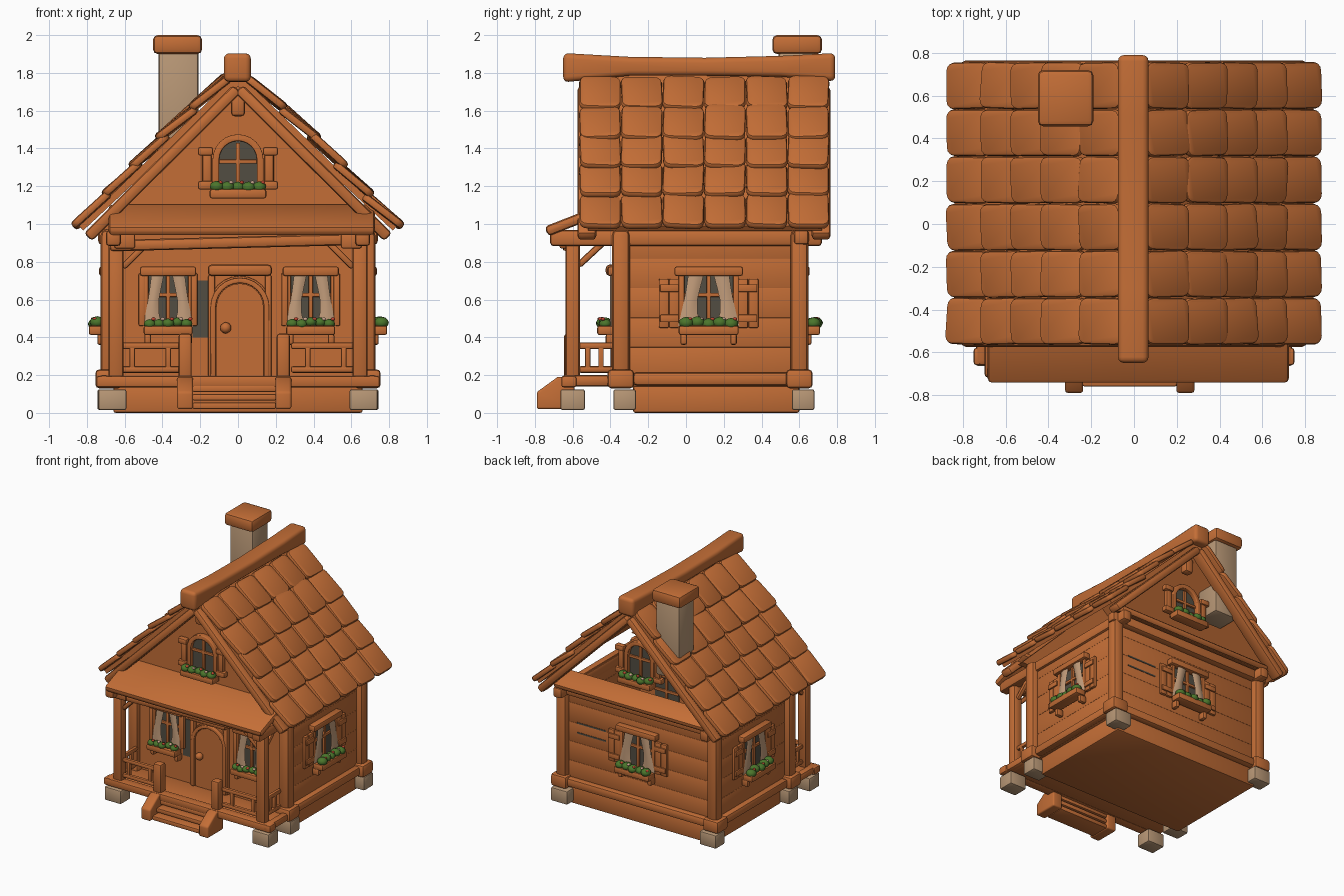
import bpy, bmesh, math, random
from math import pi, sin, cos
from mathutils import Matrix, Vector, Euler

random.seed(4)
old = bpy.data.objects.get("Cube")
if old:
    bpy.data.objects.remove(old)


def material(name, rgb):
    m = bpy.data.materials.new(name)
    m.use_nodes = True
    m.diffuse_color = (*rgb, 1)
    m.node_tree.nodes["Principled BSDF"].inputs["Base Color"].default_value = (*rgb, 1)
    return m


WOOD = material("warm wood", (0.55, 0.155, 0.037))
STONE = material("tan stone", (0.48, 0.31, 0.18))
CLOTH = material("curtain cloth", (0.55, 0.34, 0.2))
GLASS = material("dark glass", (0.085, 0.075, 0.055))
LEAF = material("leaf green", (0.07, 0.18, 0.025))
RED = material("red petals", (0.5, 0.06, 0.03))
PALE = material("pale petals", (0.6, 0.38, 0.28))

frame = Matrix()   # placement used by every helper
parts = []


def place(x=0, y=0, turn=0):
    global frame
    frame = Matrix.Translation((x, y, 0)) @ Matrix.Rotation(math.radians(turn), 4, 'Z')


def finish(name, bm, mat, m=Matrix()):
    bmesh.ops.recalc_face_normals(bm, faces=bm.faces)
    bm.transform(frame @ m)
    me = bpy.data.meshes.new(name)
    bm.to_mesh(me)
    bm.free()
    me.materials.append(mat)
    ob = bpy.data.objects.new(name, me)
    bpy.context.scene.collection.objects.link(ob)
    parts.append(ob)


def box(name, c, size, mat=WOOD, bevel=0.012, rot=None, corner=0):
    bm = bmesh.new()
    bmesh.ops.create_cube(bm, size=1)
    bm.transform(Matrix.Diagonal((*size, 1)))
    if corner:   # round the outline first
        up = [e for e in bm.edges if abs(e.verts[0].co.z - e.verts[1].co.z) > 1e-4]
        bmesh.ops.bevel(bm, geom=up, offset=corner, segments=3, profile=0.5, affect='EDGES')
    if bevel:
        edges = [e for e in bm.edges if e.calc_face_angle(0) > 0.7]
        bmesh.ops.bevel(bm, geom=edges, offset=min(bevel, 0.4 * min(size)),
                        segments=2, profile=0.5, affect='EDGES')
    m = Matrix.Translation(c)
    if rot is not None:
        m = m @ rot.to_matrix().to_4x4()
    finish(name, bm, mat, m)


def span(name, x, y, z, mat=WOOD, bevel=0.012):
    """Box from (low, high) pairs."""
    box(name, [sum(p) / 2 for p in (x, y, z)], [p[1] - p[0] for p in (x, y, z)], mat, bevel)


def beam(name, a, b, w, h, mat=WOOD, bevel=0.02):
    a, b = Vector(a), Vector(b)
    d = b - a
    box(name, (a + b) / 2, (w, h, d.length), mat, bevel, d.to_track_quat('Z', 'Y'))


def prism(name, pts, y0, y1, mat=WOOD, bevel=0):
    bm = bmesh.new()
    face = bm.faces.new([bm.verts.new((x, y0, z)) for x, z in pts])
    out = bmesh.ops.extrude_face_region(bm, geom=[face])["geom"]
    bmesh.ops.translate(bm, verts=[v for v in out if isinstance(v, bmesh.types.BMVert)], vec=(0, y1 - y0, 0))
    if bevel:
        edges = [e for e in bm.edges if e.calc_face_angle(0) > 0.7]
        bmesh.ops.bevel(bm, geom=edges, offset=bevel, segments=3, profile=0.5, affect='EDGES')
    finish(name, bm, mat)


def arch(r, base, spring, n=12):
    return [(r, base)] + [(r * cos(pi * i / n), spring + r * sin(pi * i / n)) for i in range(n + 1)] + [(-r, base)]


def ball(name, c, r, mat, squash=0.8):
    bm = bmesh.new()
    bmesh.ops.create_icosphere(bm, subdivisions=2, radius=r)
    bm.transform(Matrix.Diagonal((1, 1, squash, 1)))
    finish(name, bm, mat, Matrix.Translation(c))


def flower_box(w, z):
    box("flower_box", (0, -0.065, z), (2 * w, 0.09, 0.05))
    for i in range(5):
        x = (i / 4 - 0.5) * 1.5 * w
        y = -0.075 + random.uniform(-.012, .012)
        ball("leaves", (x, y, z + 0.04 + random.uniform(-.008, .005)), w * 0.25, LEAF)
        ball("petals", (x + 0.02, y - 0.012, z + 0.06), 0.012, (RED, PALE)[i % 2])


def cross_bars(w, z0, z1, y=-0.012):
    box("window_upright", (0, y, (z0 + z1) / 2), (0.022, 0.02, z1 - z0), bevel=0.004)
    box("window_crossbar", (0, y, (z0 + z1) / 2 + 0.03), (2 * w, 0.018, 0.022), bevel=0.004)


def curtain(s, w):
    """Softly bowed cloth hanging beside the glass."""
    rows = [(0.73, 0.2, 0.82), (0.66, 0.34, 0.9), (0.6, 0.45, 0.98), (0.53, 0.45, 1.1), (0.46, 0.3, 1.23)]
    bm = bmesh.new()
    n = 6
    grid = [[bm.verts.new((s * w * (a + (b - a) * j / n), -0.032 - 0.01 * sin(pi * j / n), z))
             for j in range(n + 1)] for z, a, b in rows]
    for top, low in zip(grid, grid[1:]):
        for j in range(n):
            bm.faces.new((top[j], top[j + 1], low[j + 1], low[j]))
    finish("curtain", bm, CLOTH)


def house_window(w, shutters):
    for y, bar in ((0, -0.012), (0.052, 0.06)):   # outer and inner face of the wall
        box("window_glass", (0, y, 0.59), (2 * w, 0.008, 0.27), GLASS, 0)
        cross_bars(w, 0.46, 0.73, bar)
    box("window_header", (0, -0.025, 0.75), (2.75 * w, 0.06, 0.05))
    flower_box(1.2 * w, 0.437)
    for s in (-1, 1):
        box("window_jamb", (s * (w + 0.012), -0.012, 0.6), (0.03, 0.035, 0.28), bevel=0.006)
        box("box_bracket", (s * w, -0.035, 0.39), (0.035, 0.06, 0.06))
        curtain(s, w)
        if shutters:
            for k in range(2):
                box("shutter_board", (s * (w + 0.05 + 0.055 * k), -0.014, 0.58), (0.054, 0.025, 0.26), bevel=0.008)
            for z in (0.5, 0.66):
                box("shutter_batten", (s * (w + 0.075), -0.03, z), (0.1, 0.016, 0.04), bevel=0.005)
        else:
            box("side_post", (s * (w + 0.03), -0.02, 0.6), (0.035, 0.03, 0.28), bevel=0.008)


def attic_window():
    prism("attic_glass", arch(0.105, 1.17, 1.34), -0.006, 0.002, GLASS)
    prism("attic_arch", arch(0.135, 1.17, 1.34) + arch(0.1, 1.17, 1.34)[::-1], -0.04, 0.01, WOOD, 0.006)
    cross_bars(0.1, 1.17, 1.43)
    flower_box(0.15, 1.16)
    for s in (-1, 1):
        box("attic_side_post", (s * 0.165, -0.02, 1.29), (0.05, 0.035, 0.19))
        for z in (1.205, 1.385):
            box("attic_side_cap", (s * 0.172, -0.025, z), (0.08, 0.05, 0.045))
    beam("king_post", (0, -0.04, 1.57), (0, -0.04, 1.69), 0.075, 0.07)


# Base, front wall and walls of stacked planks
span("foundation", (-.66, .66), (-.28, .6), (0, .15))
span("house_floor", (-.68, .68), (-.36, .6), (.14, .19))
span("front_wall", (-.65, .65), (-.36, -.31), (.18, .975), bevel=0)
for i in range(5):
    z = (0.19 + 0.157 * i, 0.19 + 0.157 * (i + 1))
    span("back_plank", (-.65, .65), (.55, .6), z, bevel=0.002)
    for s in (-1, 1):
        box("side_plank", (s * .655, .12, sum(z) / 2), (.05, .9, .157), bevel=0.002)
for z in (0.66, 0.58):
    span("plank_gap", (.3, .56), (.597, .603), (z, z + .012), GLASS, 0)

# Corner posts, footing stones and base logs
for s in (-1, 1):
    for y in (-.345, .6):
        box("corner_post", (s * .68, y, .58), (.095, .095, .78), bevel=0.03)
        box("post_base", (s * .685, y, .18), (.14, .14, .1), bevel=0.02)
        box("footing_stone", (s * .67, y + .02, .07), (.15, .12, .11), STONE)
    box("porch_stone", (s * .665, -.6, .07), (.15, .13, .11), STONE)
    beam("side_sill_log", (s * .69, -.28, .18), (s * .69, .56, .18), .07, .07)
    beam("side_top_log", (s * .66, -.72, .925), (s * .66, .72, .925), .08, .085)
beam("back_sill_log", (-.64, .61, .18), (.64, .61, .18), .07, .07)
beam("back_top_log", (-.74, .61, .93), (.74, .61, .93), .08, .08)

# Porch
span("porch_floor", (-.7, .7), (-.63, -.34), (.14, .185))
span("porch_front_beam", (-.75, .75), (-.66, -.58), (.135, .195))
beam("porch_beam", (-.68, -.62, .885), (.68, -.62, .92), .07, .06)
for s in (-1, 1):
    box("porch_post", (s * .645, -.6, .55), (.08, .075, .75), bevel=0.02)
    box("beam_block", (s * .6, -.63, .91), (.11, .08, .08))
    beam("front_brace", (s * .61, -.6, .77), (s * .47, -.61, .91), .035, .035)
    beam("side_brace", (s * .645, -.57, .78), (s * .645, -.43, .91), .035, .035)
    beam("porch_side_beam", (s * .71, -.66, .17), (s * .71, -.4, .17), .06, .06)
    box("newel_post", (s * .26 - .02, -.61, .3), (.07, .07, .24), bevel=0.015)
    for z in (.23, .355):
        beam("front_rail", (s * .28, -.6, z), (s * .62, -.6, z), .03, .035)
        beam("side_rail", (s * .645, -.57, z), (s * .645, -.38, z), .03, .035)
    for x in (.37, .56):
        box("front_baluster", (s * x, -.6, .29), (.028, .025, .14), bevel=0.006)
    for y in (-.52, -.45):
        box("side_baluster", (s * .645, y, .29), (.025, .028, .14), bevel=0.006)
    place(s * .26 - .02, 0, 90)
    prism("stair_cheek", [(-.79, .02), (-.79, .11), (-.68, .19), (-.59, .19), (-.59, .02)],
          -.042, .042, WOOD, .012)
    place()
for i in range(3):
    span("step", (-.24, .2), (-.76 + .05 * i, -.6), (.02 + .045 * i, .055 + .045 * i), bevel=0.008)

# Sloping slabs over the porch and the back wall
beam("porch_roof", (.02, -.74, .96), (.02, -.42, 1.085), 1.41, .055, bevel=.022)
beam("back_ledge", (0, .71, .97), (0, .55, 1.045), 1.4, .05)

# Door
place(.01, -.36)
prism("door_surround", arch(.165, .19, .56), -.015, .01, WOOD, .004)
prism("door_arch", arch(.155, .19, .56) + arch(.128, .19, .56)[::-1], -.04, .01, WOOD, .006)
prism("door_leaf", arch(.125, .19, .56), -.025, .01)
box("door_header", (0, -.03, .755), (.34, .07, .06), bevel=0.02)
for s in (-1, 1):
    box("door_jamb", (s * .15, -.015, .46), (.035, .04, .54), bevel=0.008)
ball("door_knob", (-.075, -.045, .45), .03, WOOD, 1)

# Windows on all sides
for x, y, turn, w, shutters in ((-.37, -.36, 0, .108, False), (.385, -.36, 0, .108, False),
                                (.68, .12, 90, .132, True), (-.68, .12, -90, .132, True), (0, .6, 180, .132, True)):
    place(x, y, turn)
    house_window(w, shutters)
for y, turn in ((-.43, 0), (.57, 180)):
    place(0, y, turn)
    attic_window()
place()
span("side_pane", (-.24, -.16), (-.366, -.358), (.4, .7), GLASS, 0)

# Front gable, roof deck and barge boards; the back gable is open to the attic
prism("front_gable", [(-.76, .97), (.76, .97), (0, 1.74)], -.43, -.38)
prism("roof_deck", [(0, 1.8), (.84, .99), (.82, .965), (0, 1.73), (-.82, .965), (-.84, .99)], -.52, .72)
for s in (-1, 1):
    for y in (-.525, .715):
        beam("barge_board", (s * .005, y, 1.715), (s * .795, y, .93), .1, .06)

# Crooked shingles
LENGTH = 0.26
for low_x, low_z in ((.25, 1.61), (.43, 1.45), (.57, 1.3), (.71, 1.15), (.87, .985)):
    for s in (-1, 1):
        for k in range(6):
            a = math.radians(39.5 + random.uniform(-3, 3))
            c = (s * (low_x - .5 * LENGTH * cos(a)), -.455 + .2205 * k, low_z + .5 * LENGTH * sin(a))
            rot = Euler((random.uniform(-.06, .06), s * a, random.uniform(-.04, .04)))
            box("roof_shingle", c, (LENGTH, .218, .042), WOOD, 0.015, rot, corner=0.04)

# Sagging ridge beam
place(0, 0, 90)
prism("ridge_beam", [(-.65, 1.75), (-.3, 1.785), (.1, 1.785), (.5, 1.78), (.79, 1.755),
                     (.79, 1.905), (.5, 1.89), (.1, 1.88), (-.3, 1.885), (-.65, 1.905)], -.068, .075, WOOD, .028)
place()

# Chimney
span("chimney_shaft", (-.42, -.21), (.49, .69), (1.3, 1.92), STONE, 0.015)
span("chimney_cap", (-.45, -.19), (.457, .72), (1.9, 2), WOOD, 0.025)

bpy.ops.object.select_all(action='DESELECT')
for ob in parts:
    ob.select_set(True)
bpy.context.view_layer.objects.active = parts[0]
bpy.ops.object.shade_smooth_by_angle(angle=math.radians(40))
